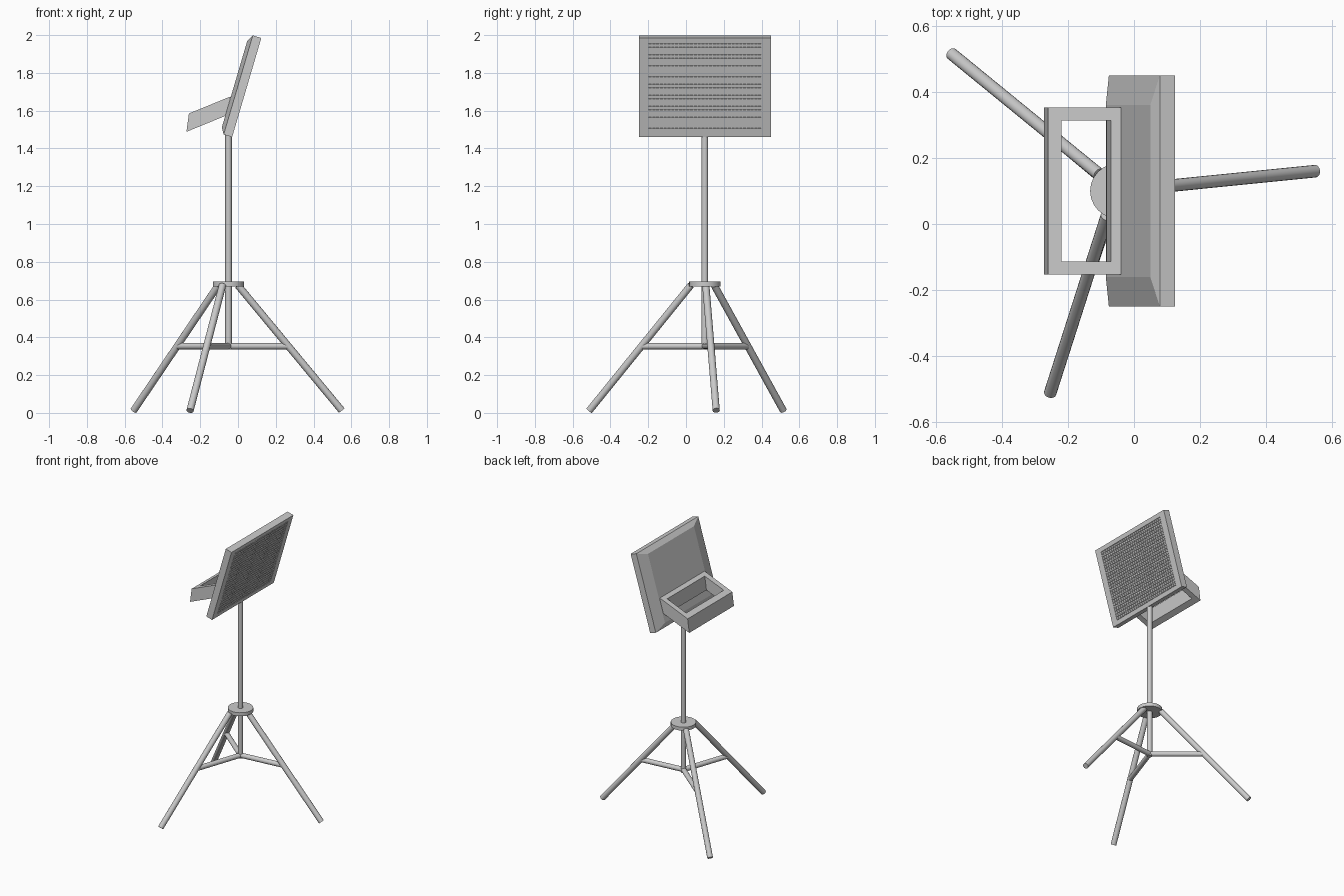
import bpy, bmesh
from math import radians
from mathutils import Vector, Matrix

if "Cube" in bpy.data.objects:
    bpy.data.objects.remove(bpy.data.objects["Cube"])

TILT = radians(16.4)
CX, CY = -0.05, 0.10          # pole axis


def finish(name, bm, smooth=False, rot=(0, 0, 0)):
    bmesh.ops.recalc_face_normals(bm, faces=bm.faces)
    me = bpy.data.meshes.new(name)
    bm.to_mesh(me)
    bm.free()
    ob = bpy.data.objects.new(name, me)
    bpy.context.collection.objects.link(ob)
    ob.rotation_euler = rot
    if smooth:
        bpy.ops.object.select_all(action='DESELECT')
        ob.select_set(True)
        bpy.context.view_layer.objects.active = ob
        bpy.ops.object.shade_smooth_by_angle()
    return ob


def rod(name, a, b, r, seg=16):
    a, b = Vector(a), Vector(b)
    d = b - a
    m = Matrix.Translation((a + b) / 2) @ d.to_track_quat('Z', 'Y').to_matrix().to_4x4()
    bm = bmesh.new()
    bmesh.ops.create_cone(bm, cap_ends=True, segments=seg, radius1=r, radius2=r,
                          depth=d.length, matrix=m)
    return finish(name, bm, True)


def loft(bm, loops, closed=False):
    """Join loops of four points; cap the ends unless the loft is a closed ring."""
    rings = [[bm.verts.new(p) for p in lp] for lp in loops]
    pairs = list(zip(rings, rings[1:]))
    if closed:
        pairs.append((rings[-1], rings[0]))
    else:
        bm.faces.new(rings[0])
        bm.faces.new(rings[-1])
    for p, q in pairs:
        for i in range(4):
            j = (i + 1) % 4
            bm.faces.new((p[i], p[j], q[j], q[i]))


# Tripod: centre pole, hub, legs and braces
rod("pole", (CX, CY, 0.336), (CX, CY, 1.50), 0.0175)
rod("hub", (CX, CY, 0.67), (CX, CY, 0.695), 0.083, 24)
legs = [((0.0, 0.105, 0.675), (0.549, 0.16, 0.013)),
        ((-0.105, 0.15, 0.675), (-0.552, 0.515, 0.013)),
        ((-0.082, 0.025, 0.675), (-0.254, -0.512, 0.012))]
for i, (top, foot) in enumerate(legs, 1):
    rod(f"leg_{i}", top, foot, 0.019)
    t = (top[2] - 0.353) / (top[2] - foot[2])
    rod(f"brace_{i}", (CX, CY, 0.353), Vector(top).lerp(Vector(foot), t), 0.017)

# Lamp panel: built upright, then tilted; x is depth, z is height
FRONT, U0, U1 = -0.442, 1.392, 1.939


def rect(x, iy, iz):
    return [(x, CY - 0.35 + iy, U0 + iz), (x, CY + 0.35 - iy, U0 + iz),
            (x, CY + 0.35 - iy, U1 - iz), (x, CY - 0.35 + iy, U1 - iz)]


bm = bmesh.new()
loft(bm, [rect(FRONT - 0.067, 0.09, 0.035), rect(FRONT - 0.047, 0, 0), rect(FRONT, 0, 0),
          rect(FRONT, 0.05, 0.03), rect(FRONT - 0.006, 0.05, 0.03)])
finish("lamp_panel", bm, rot=(0, TILT, 0))

# Grid of small light cells in the recessed face
bm = bmesh.new()
COLS, ROWS = 30, 24
py, pz = 0.60 / COLS, (U1 - U0 - 0.06) / ROWS
for c in range(COLS):
    for r in range(ROWS):
        loc = (FRONT - 0.005, CY - 0.30 + (c + 0.5) * py, U0 + 0.03 + (r + 0.5) * pz)
        bmesh.ops.create_cube(bm, size=1, matrix=Matrix.Translation(loc)
                              @ Matrix.Diagonal((0.009, py * 0.75, pz * 0.75, 1)))
finish("light_cells", bm, rot=(0, TILT, 0))

# Rear bracket: slanted rectangular ring leaning against the panel
SLOPE = 0.09 / 0.22


def bracket_loop(inset, low):
    x0, x1 = -0.26 + inset, -0.04 - inset * 0.75
    y0, y1 = CY - 0.253 + inset, CY + 0.253 - inset
    dx, dz = (-0.013, -0.097) if low else (0, 0)
    return [(x + dx, y, 1.585 + (x + 0.26) * SLOPE + dz)
            for x, y in ((x0, y0), (x1, y0), (x1, y1), (x0, y1))]


bm = bmesh.new()
loft(bm, [bracket_loop(0, False), bracket_loop(0, True),
          bracket_loop(0.04, True), bracket_loop(0.04, False)], closed=True)
finish("rear_bracket", bm)
